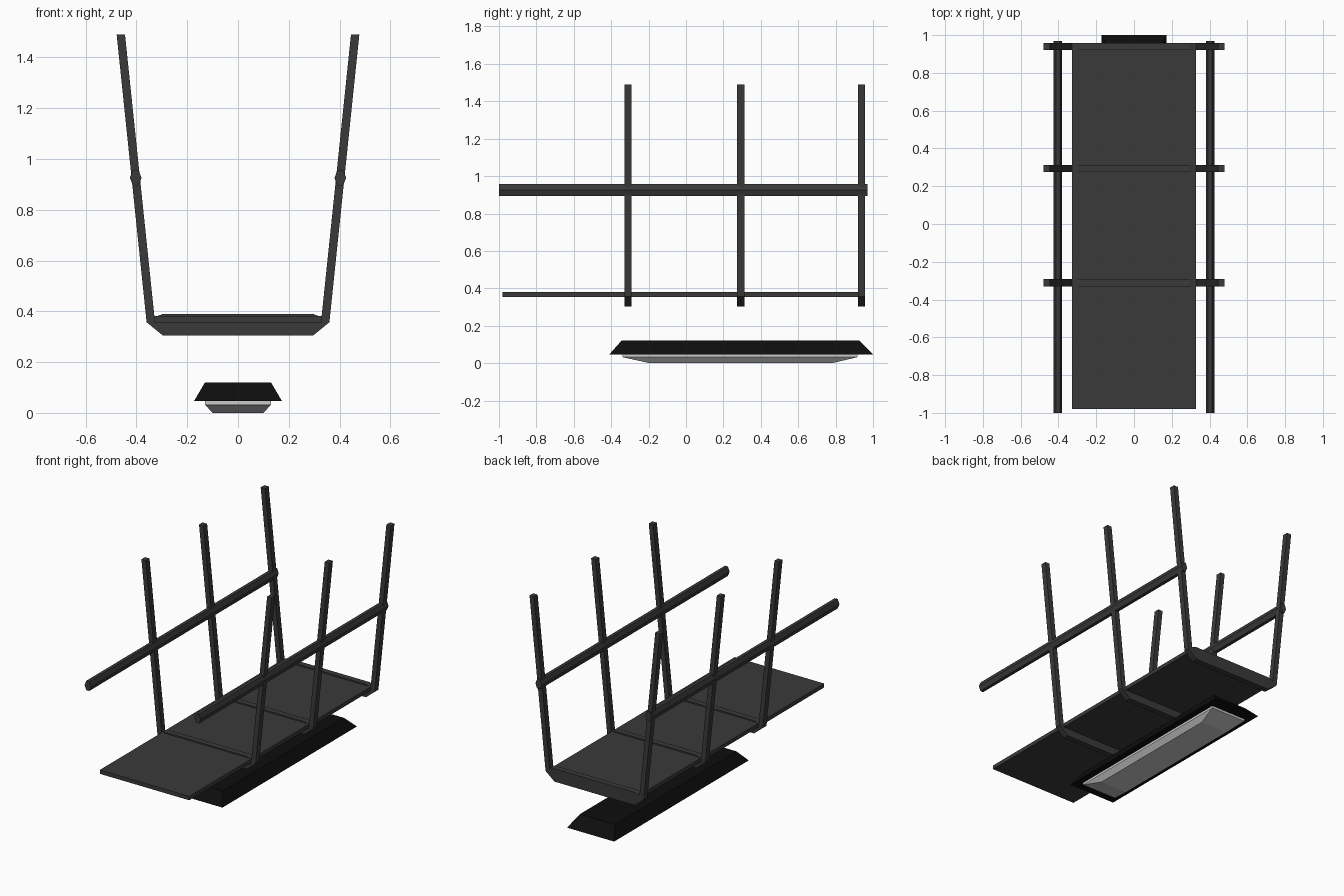
import bpy, bmesh

if "Cube" in bpy.data.objects:
    bpy.data.objects.remove(bpy.data.objects["Cube"])

def material(name, v):
    m = bpy.data.materials.new(name)
    m.diffuse_color = (v, v, v, 1)
    m.use_nodes = True
    m.node_tree.nodes["Principled BSDF"].inputs["Base Color"].default_value = m.diffuse_color
    return m

DARK = material("dark_metal", 0.042)
BLACK = material("black_housing", 0.004)

def finish(name, bm, mat=None):
    bmesh.ops.recalc_face_normals(bm, faces=bm.faces)
    me = bpy.data.meshes.new(name)
    bm.to_mesh(me)
    bm.free()
    ob = bpy.data.objects.new(name, me)
    bpy.context.collection.objects.link(ob)
    if mat:
        me.materials.append(mat)
    return ob

def extrude_y(name, profile, y0, y1, mat):
    """Extrude an (x, z) outline along y."""
    bm = bmesh.new()
    face = bm.faces.new([bm.verts.new((x, y0, z)) for x, z in profile])
    ext = bmesh.ops.extrude_face_region(bm, geom=[face])
    moved = [v for v in ext["geom"] if isinstance(v, bmesh.types.BMVert)]
    bmesh.ops.translate(bm, verts=moved, vec=(0, y1 - y0, 0))
    return finish(name, bm, mat)

def loft(name, layers, mat=None):
    """Stack rectangles given as (half width, y0, y1, z)."""
    bm = bmesh.new()
    rings = [[bm.verts.new(p) for p in ((-w, a, z), (w, a, z), (w, b, z), (-w, b, z))]
             for w, a, b, z in layers]
    for r, s in zip(rings, rings[1:]):
        for i in range(4):
            j = (i + 1) % 4
            bm.faces.new((r[i], r[j], s[j], s[i]))
    bm.faces.new(rings[0])
    bm.faces.new(rings[-1])
    return finish(name, bm, mat)

# U-shaped hanger frames: sloped posts joined by a chamfered cross beam
half = [(0.295, 0.304), (0.36, 0.357), (0.478, 1.49),
        (0.445, 1.49), (0.329, 0.377), (0.295, 0.39)]
outline = half + [(-x, z) for x, z in reversed(half)]
for i, y in enumerate((-0.311, 0.293, 0.939)):
    extrude_y(f"hanger_frame_{i + 1}", outline, y - 0.019, y + 0.019, DARK)

# Walkway deck
loft("walkway_deck", [(0.328, -0.98, 0.957, 0.355), (0.328, -0.98, 0.957, 0.381)], DARK)

# Six-sided handrails
rail = [(0.023, 0), (0.011, 0.031), (-0.011, 0.031),
        (-0.023, 0), (-0.011, -0.031), (0.011, -0.031)]
for side, label in ((-1, "left"), (1, "right")):
    extrude_y(f"{label}_handrail", [(side * 0.403 + x, 0.926 + z) for x, z in rail],
              -1.0, 0.97, DARK)

# Lamp housing and the lens beneath it
loft("lamp_housing", [(0.173, -0.41, 1.0, 0.047), (0.13, -0.345, 0.927, 0.12)], BLACK)
loft("lamp_lens", [(0.1, -0.195, 0.78, 0.0), (0.13, -0.34, 0.917, 0.032),
                   (0.13, -0.34, 0.917, 0.05)])
